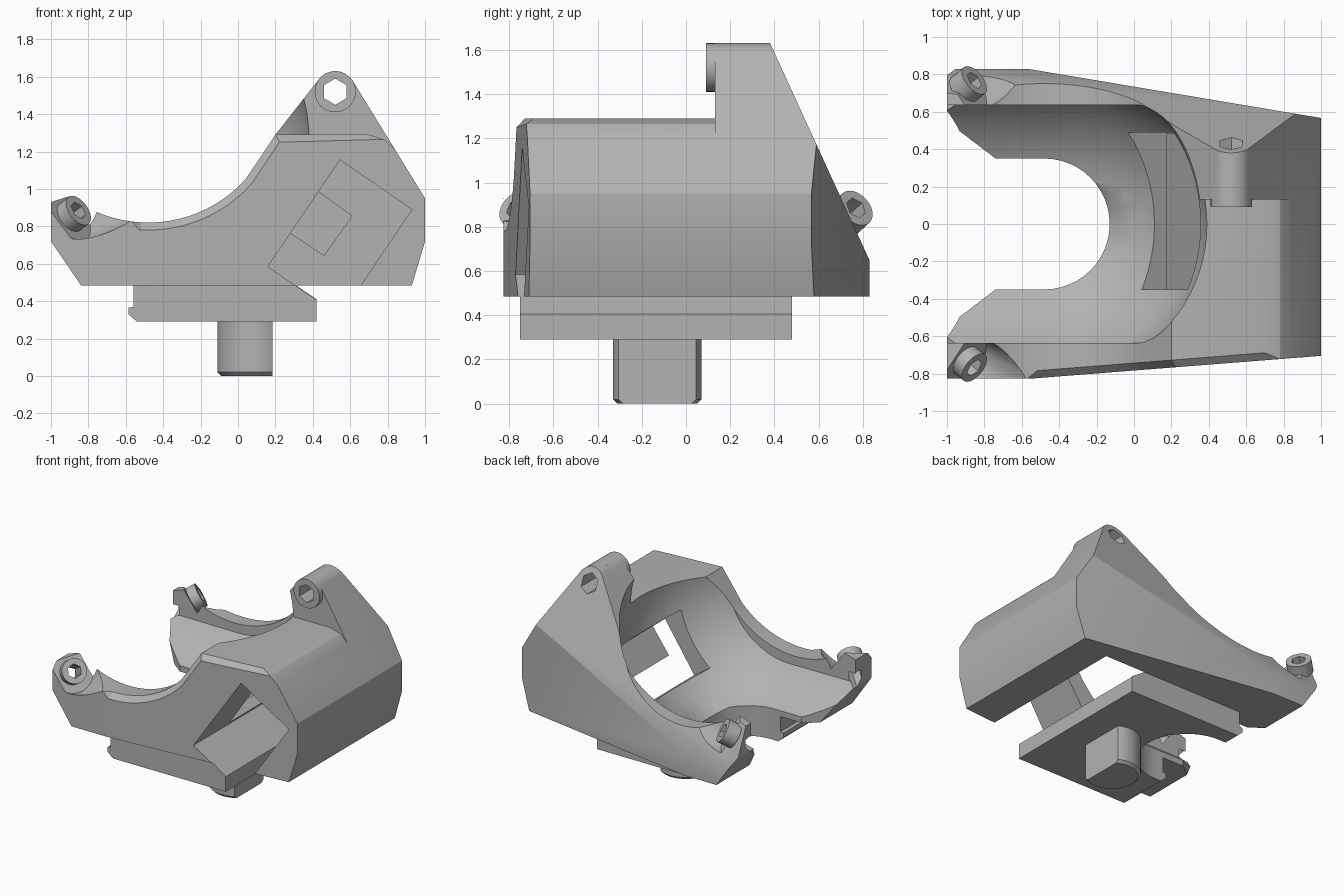
import bpy, bmesh
from math import sin, cos, radians
from mathutils import Vector, Matrix

if "Cube" in bpy.data.objects:
    bpy.data.objects.remove(bpy.data.objects["Cube"])

grey = bpy.data.materials.new("plain_grey")
grey.use_nodes = True
grey.diffuse_color = (0.45, 0.45, 0.45, 1)
grey.node_tree.nodes["Principled BSDF"].inputs["Base Color"].default_value = grey.diffuse_color


def arc(cx, cy, r, a0, a1, n):
    """Points on a circular arc, angles in degrees."""
    angles = [radians(a0 + (a1 - a0) * i / n) for i in range(n + 1)]
    return [(cx + r * cos(a), cy + r * sin(a)) for a in angles]


def prism(points, lo, hi, axis="y"):
    """Extrude an (x, z) outline along y, or an (x, y) outline along z."""
    bm = bmesh.new()
    place = (lambda p: (p[0], lo, p[1])) if axis == "y" else (lambda p: (p[0], p[1], lo))
    face = bm.faces.new([bm.verts.new(place(p)) for p in points])
    new = bmesh.ops.extrude_face_region(bm, geom=[face])["geom"]
    move = Vector((0, hi - lo, 0)) if axis == "y" else Vector((0, 0, hi - lo))
    bmesh.ops.translate(bm, vec=move, verts=[v for v in new if isinstance(v, bmesh.types.BMVert)])
    bmesh.ops.recalc_face_normals(bm, faces=bm.faces)
    return bm


def rod(start, direction, length, r1, r2, sides=32):
    """Cylinder or cone from a start point along a direction."""
    bm = bmesh.new()
    d = Vector(direction).normalized()
    turn = d.to_track_quat("Z", "Y").to_matrix().to_4x4()
    middle = Vector(start) + d * length / 2
    bmesh.ops.create_cone(bm, cap_ends=True, segments=sides, radius1=r1, radius2=r2,
                          depth=length, matrix=Matrix.Translation(middle) @ turn)
    return bm


def cut_plane(bm, point, normal):
    """Remove what lies on the normal side of a plane and cap the opening."""
    geom = bm.verts[:] + bm.edges[:] + bm.faces[:]
    cut = bmesh.ops.bisect_plane(bm, geom=geom, dist=1e-5, plane_co=point,
                                 plane_no=normal, clear_outer=True)["geom_cut"]
    edges = [e for e in cut if isinstance(e, bmesh.types.BMEdge)]
    bmesh.ops.holes_fill(bm, edges=edges, sides=0)
    bmesh.ops.recalc_face_normals(bm, faces=bm.faces)


def make(name, bm):
    mesh = bpy.data.meshes.new(name)
    bm.to_mesh(mesh)
    bm.free()
    mesh.materials.append(grey)
    ob = bpy.data.objects.new(name, mesh)
    bpy.context.scene.collection.objects.link(ob)
    return ob


def combine(target, bm, operation="DIFFERENCE"):
    """Apply one boolean and discard the tool."""
    tool = make("tool", bm)
    mod = target.modifiers.new("bool", "BOOLEAN")
    mod.operation, mod.object, mod.solver = operation, tool, "EXACT"
    graph = bpy.context.evaluated_depsgraph_get()
    result = bpy.data.meshes.new_from_object(target.evaluated_get(graph))
    target.modifiers.clear()
    target.data = result
    bpy.data.objects.remove(tool)


def trim_sides(bm):
    """Tapered front, tapered back and the leaning upper back."""
    cut_plane(bm, (-0.53, -0.825, 0), (0.12, -1.53, 0))
    cut_plane(bm, (-0.57, 0.83, 0), (0.26, 1.55, 0))
    cut_plane(bm, (0, 0.38, 1.63), (0, 1, 0.458))


# Main body: side profile with the saddle curve
saddle = arc(-0.48, 1.52, 0.7, 233, 318, 20)
profile = [(-0.84, 0.485), (0.93, 0.485), (1, 0.72), (1, 0.95), (0.84, 1.21), (0.78, 1.265),
           (0.7, 1.29), (0.2, 1.29)] + saddle[::-1] + [(-1, 0.93), (-1, 0.72)]
bm = prism(profile, -0.825, 0.83)
trim_sides(bm)
# chamfer along the front top edge
front_y = lambda v: -0.825 + max(0, v.co.x + 0.53) * 0.0784
rim = [e for e in bm.edges if all(abs(v.co.y - front_y(v)) < 0.005 and v.co.z > 0.8
       and -0.56 < v.co.x < 0.75 for v in e.verts)
       and len(e.link_faces) == 2 and e.calc_face_angle(0) > 1]
bmesh.ops.bevel(bm, geom=rim, offset=0.04, segments=1, affect="EDGES")
body = make("cradle_body", bm)

# Lug tower and its round boss
tower = prism([(0.2, 1.1), (0.84, 1.1), (0.84, 1.21)] + arc(0.52, 1.52, 0.11, 30, 142, 10)
              + [(0.2, 1.29)], 0.13, 0.83)
trim_sides(tower)
combine(body, tower, "UNION")

# Base plate with a hooked edge
plate = [(-0.56, 0.5), (-0.56, 0.37), (-0.585, 0.365), (-0.585, 0.33), (-0.54, 0.29),
         (0.42, 0.29), (0.42, 0.41), (0.287, 0.5)]
combine(body, prism(plate, -0.75, 0.48), "UNION")

# Rounded bowl, stretched towards the open side
bowl = bmesh.new()
bmesh.ops.create_uvsphere(bowl, u_segments=64, v_segments=40, radius=0.82,
                          matrix=Matrix.Rotation(radians(90), 4, "Y"))
for v in bowl.verts:
    if v.co.x < -0.01:
        v.co.x = -0.9
bmesh.ops.remove_doubles(bowl, verts=bowl.verts, dist=1e-4)
bmesh.ops.translate(bowl, vec=(-0.43, 0, 1.27), verts=bowl.verts)
# rebuild as a clean hull because the shape is convex
hull = bmesh.new()
points = [hull.verts.new(v.co) for v in bowl.verts]
bowl.free()
out = bmesh.ops.convex_hull(hull, input=points)
loose = [v for v in hull.verts if not v.link_faces]
bmesh.ops.delete(hull, geom=loose, context="VERTS")
for side in (-1, 1):
    cut_plane(hull, (0, side * 0.635, 0), (0, side, 0))
combine(body, hull)

# Open throat through the floor, with a flared inner lip
throat = [(-1.2, -0.7), (-0.74, -0.35)] + arc(-0.48, 0, 0.35, -90, 90, 24) + [(-0.74, 0.35), (-1.2, 0.7)]
combine(body, prism(throat, 0.2, 1.1, "z"))
combine(body, rod((-0.33, 0, 0.46), (0, 0, 1), 0.15, 0.2, 0.35, 48))

# Slanted channel and the window joining it to the bowl
combine(body, prism([(0.16, 0.585), (0.545, 1.155), (0.93, 0.89), (0.545, 0.32)], -1, 0.48))
combine(body, prism([(0.18, 0.605), (0.43, 0.985), (0.13, 1.187), (-0.12, 0.807)], -0.35, 0.488))
combine(body, prism([(0.28, 0.765), (0.43, 0.985), (0.61, 0.855), (0.46, 0.645)], 0.3, 0.49))

# Boss and its hexagonal bore
combine(body, rod((0.52, 0.09, 1.52), (0, 1, 0), 0.2, 0.11, 0.11, 40), "UNION")
combine(body, rod((0.52, 0, 1.52), (0, 1, 0), 0.7, 0.07, 0.07, 6))

# Prong tips: flared relief, raised ring and angled bore
for side in (-1, 1):
    aim = Vector((0.67, side * 0.55, 0.5)).normalized()
    seat = Vector((-0.9, side * 0.73, 0.85))
    combine(body, rod(seat, aim, 0.45, 0.15, 0.27))
    combine(body, rod(seat - aim * 0.03, aim, 0.1, 0.09, 0.09), "UNION")
    combine(body, rod(seat - aim * 0.4, aim, 0.6, 0.052, 0.052, 6))

# Locating post with one flat side and a chamfered end
post_bm = rod((0.09, -0.13, 0.02), (0, 0, 1), 0.31, 0.2, 0.2, 48)
bottom = min(post_bm.faces, key=lambda f: f.calc_center_median().z)
tip = bmesh.ops.extrude_face_region(post_bm, geom=[bottom])["geom"]
bmesh.ops.delete(post_bm, geom=[bottom], context="FACES_ONLY")
for v in [g for g in tip if isinstance(g, bmesh.types.BMVert)]:
    v.co = (0.09 + (v.co.x - 0.09) * 0.9, -0.13 + (v.co.y + 0.13) * 0.9, 0)
cut_plane(post_bm, (0.185, 0, 0), (1, 0, 0))
post = make("locating_post", post_bm)

# Smooth the round surfaces and keep the edges crisp
for ob in bpy.context.scene.objects:
    ob.select_set(ob in (body, post))
bpy.context.view_layer.objects.active = body
bpy.ops.object.shade_smooth_by_angle(angle=radians(25))
